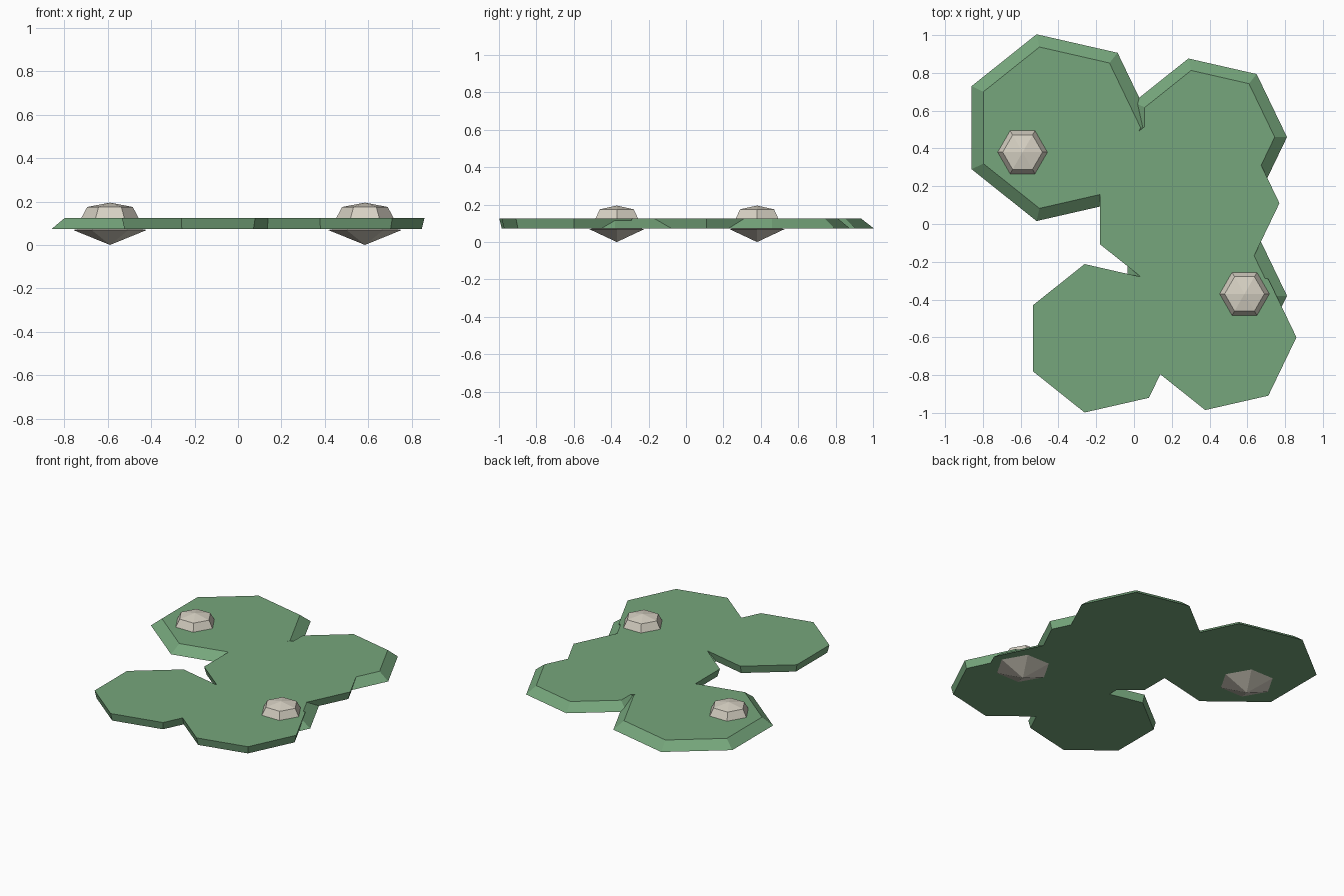
import bpy, bmesh
from math import cos, sin, tau

cube = bpy.data.objects.get("Cube")
if cube:
    bpy.data.objects.remove(cube)


def material(name, color):
    mat = bpy.data.materials.new(name)
    mat.use_nodes = True
    mat.diffuse_color = color
    mat.node_tree.nodes["Principled BSDF"].inputs["Base Color"].default_value = color
    return mat


def stacked_rings(name, sides, center, rings, mat):
    """Solid through regular polygons (radius, z); radius 0 makes a point."""
    bm = bmesh.new()
    x, y = center
    loops = []
    for radius, z in rings:
        count = sides if radius else 1
        loops.append([bm.verts.new((x + radius * cos(tau * i / sides),
                                    y + radius * sin(tau * i / sides), z))
                      for i in range(count)])
    for low, high in zip(loops, loops[1:]):
        for i in range(sides):
            j = (i + 1) % sides
            corners = [low[i % len(low)], low[j % len(low)],
                       high[j % len(high)], high[i % len(high)]]
            bm.faces.new(list(dict.fromkeys(corners)))
    if len(loops[0]) > 1:
        bm.faces.new(loops[0][::-1])
    if len(loops[-1]) > 1:
        bm.faces.new(loops[-1])
    bmesh.ops.recalc_face_normals(bm, faces=bm.faces)
    mesh = bpy.data.meshes.new(name)
    bm.to_mesh(mesh)
    bm.free()
    mesh.materials.append(mat)
    obj = bpy.data.objects.new(name, mesh)
    bpy.context.collection.objects.link(obj)
    return obj


green = material("leaf green", (0.18, 0.38, 0.20, 1))
pale = material("pale stone", (0.68, 0.64, 0.55, 1))

# Seven-sided lobes: centre, bottom radius, top radius
LOBES = [
    ((-0.403, 0.51), 0.507, 0.438),
    ((0.383, 0.46), 0.427, 0.362),
    ((0.27, 0.11), 0.485, 0.50),
    ((-0.172, -0.605), 0.390, 0.403),
    ((0.465, -0.60), 0.382, 0.395),
    ((0.366, -0.38), 0.444, 0.372),
]
BOTTOM, TOP = 0.073, 0.125
lobes = [stacked_rings("leaf_pad", 7, c, [(low, BOTTOM), (high, TOP)], green)
         for c, low, high in LOBES]

# Fuse the lobes into one flat pad
pad = lobes[0]
bpy.context.view_layer.objects.active = pad
for lobe in lobes[1:]:
    union = pad.modifiers.new("Union", "BOOLEAN")
    union.operation, union.solver, union.object = "UNION", "EXACT", lobe
    bpy.ops.object.modifier_apply(modifier=union.name)
    bpy.data.objects.remove(lobe)

# Faceted stones on top, with pointed bases under the pad
for side, center in (("right", (-0.59, 0.38)), ("left", (0.585, -0.37))):
    stacked_rings(side + "_stone", 6, center,
                  [(0.137, 0.115), (0.105, 0.175), (0, 0.195)], pale)
    stacked_rings(side + "_stone_base", 6, center,
                  [(0, 0), (0.17, 0.069), (0.10, 0.08)], pale)
